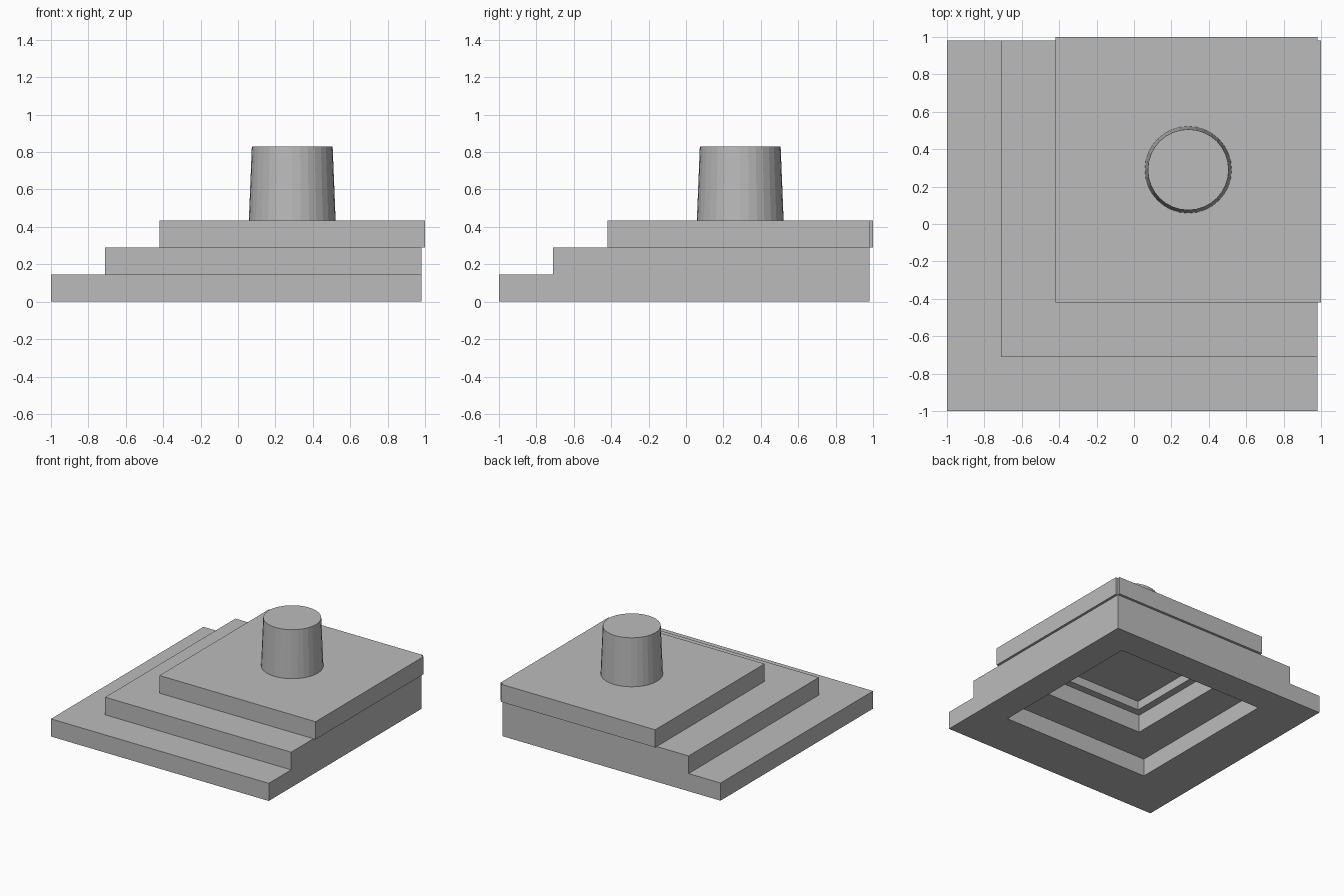
import bpy, bmesh

if "Cube" in bpy.data.objects:
    bpy.data.objects.remove(bpy.data.objects["Cube"])

grey = bpy.data.materials.new("plain_grey")
grey.use_nodes = True
color = (0.5, 0.5, 0.5, 1)
grey.diffuse_color = color
grey.node_tree.nodes["Principled BSDF"].inputs["Base Color"].default_value = color


def finish(name, bm):
    bmesh.ops.recalc_face_normals(bm, faces=bm.faces)
    mesh = bpy.data.meshes.new(name)
    bm.to_mesh(mesh)
    bm.free()
    mesh.materials.append(grey)
    obj = bpy.data.objects.new(name, mesh)
    bpy.context.collection.objects.link(obj)
    return obj


def loft(name, rects, ring=False):
    """Skin rectangles (x0, x1, y0, y1, z); a ring joins last to first, else ends are capped."""
    bm = bmesh.new()
    loops = [[bm.verts.new(p) for p in ((x0, y0, z), (x1, y0, z), (x1, y1, z), (x0, y1, z))]
             for x0, x1, y0, y1, z in rects]
    pairs = list(zip(loops, loops[1:]))
    if ring:
        pairs.append((loops[-1], loops[0]))
    else:
        bm.faces.new(loops[0])
        bm.faces.new(loops[-1])
    for a, b in pairs:
        for i in range(4):
            j = (i + 1) % 4
            bm.faces.new((a[i], a[j], b[j], b[i]))
    return finish(name, bm)


def square(lo, hi, z):
    return (lo, hi, lo, hi, z)


STEP = 0.145
BACK = 0.98
INNER = 0.74

# Two open frames, stepped on the front and right, flush at the back and left
for name, level, lo, inner in (("bottom_step", 0, -1.0, -0.6), ("middle_step", 1, -0.71, -0.31)):
    z0, z1 = level * STEP, (level + 1) * STEP
    loft(name, [square(lo, BACK, z0), square(lo, BACK, z1),
                square(inner, INNER, z1), square(inner, INNER, z0)], ring=True)

# Top step is a lid with a shallow recess below
z0, z1 = 2 * STEP, 3 * STEP
recess = z0 + STEP / 2
loft("top_step", [square(-0.25, INNER, recess), square(-0.25, INNER, z0),
                  square(-0.42, BACK, z0), square(-0.42, BACK, z1)])

# Thin lips overhanging the back and left sides
loft("left_lip", [(BACK, 1, -0.42, BACK, z) for z in (z0, z1)])
loft("back_lip", [(-0.42, BACK, BACK, 1, z) for z in (z0, z1)])

# Tapered round post
bm = bmesh.new()
bmesh.ops.create_cone(bm, cap_ends=True, segments=32, radius1=0.232, radius2=0.216, depth=0.395)
post = finish("post", bm)
post.location = (0.29, 0.29, z1 + 0.395 / 2)
